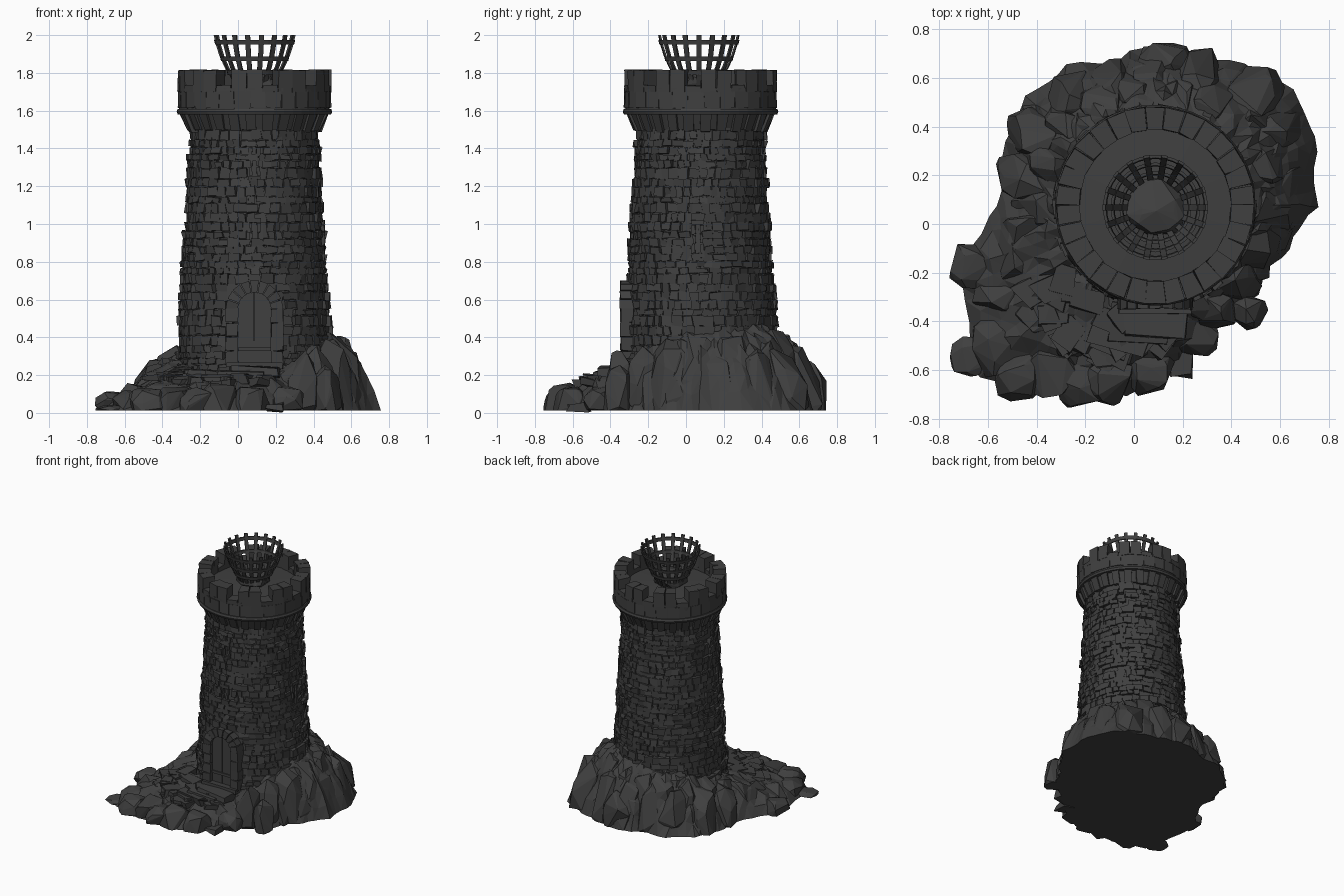
import bpy, bmesh, math, random
from math import pi, sin, cos, tau
from mathutils import Vector, Matrix

random.seed(7)
cube = bpy.data.objects.get("Cube")
if cube:
    bpy.data.objects.remove(cube)

CX, CY = 0.087, 0.077          # tower axis


def material(name, value):
    m = bpy.data.materials.new(name)
    m.use_nodes = True
    col = (value, value, value, 1)
    m.diffuse_color = col
    m.node_tree.nodes["Principled BSDF"].inputs["Base Color"].default_value = col
    return m


STONE = material("dark stone", 0.05)


def finish(bm, name):
    bmesh.ops.recalc_face_normals(bm, faces=bm.faces)
    me = bpy.data.meshes.new(name)
    bm.to_mesh(me)
    bm.free()
    me.materials.append(STONE)
    ob = bpy.data.objects.new(name, me)
    bpy.context.collection.objects.link(ob)
    return ob


def polar(a, r, z):
    return Vector((CX + r * cos(a), CY + r * sin(a), z))


def rnd(s):
    return random.uniform(-s, s)


def hexa(bm, pts):
    v = [bm.verts.new(p) for p in pts]
    for f in ((3, 2, 1, 0), (4, 5, 6, 7), (0, 1, 5, 4), (1, 2, 6, 5), (2, 3, 7, 6), (3, 0, 4, 7)):
        bm.faces.new([v[i] for i in f])


def wedge(bm, a0, a1, r0, r1, z0, z1, j=0.0, foot=None):
    """Block on the ring between two angles; foot is its outer radius at the bottom."""
    pts = []
    for z, ro in ((z0, foot or r1), (z1, r1)):
        for a, r in ((a0, r0), (a0, ro), (a1, ro), (a1, r0)):
            pts.append(polar(a, r, z) + Vector((rnd(j), rnd(j), rnd(j))))
    hexa(bm, pts)


def box(bm, c, s, j=0.0, rot=0.0):
    m = Matrix.Translation(c) @ Matrix.Rotation(rot, 4, 'Z')
    pts = []
    for z in (-.5, .5):
        for x, y in ((-.5, -.5), (.5, -.5), (.5, .5), (-.5, .5)):
            pts.append(m @ Vector((x * s[0] + rnd(j), y * s[1] + rnd(j), z * s[2] + rnd(j))))
    hexa(bm, pts)


def lathe(name, profile, n=48):
    """Closed profile of (radius, height) turned round the tower axis."""
    bm = bmesh.new()
    rings = [[bm.verts.new(polar(tau * i / n, r, z)) for i in range(n)] for r, z in profile]
    for k in range(len(rings)):
        p, q = rings[k], rings[(k + 1) % len(rings)]
        for i in range(n):
            bm.faces.new((p[i], p[(i + 1) % n], q[(i + 1) % n], q[i]))
    return finish(bm, name)


def rock(bm, c, s, n=30, lean=0.0):
    """Faceted blocky boulder cut flat at the ground; lean draws its top to the axis."""
    vs = []
    for _ in range(n):
        d = Vector((random.gauss(0, 1), random.gauss(0, 1), random.gauss(0, 1))).normalized()
        d = Vector([math.copysign(abs(q) ** .8, q) for q in d]) * random.uniform(.9, 1.04)
        p = Vector(c) + Vector([d[i] * s[i] for i in range(3)])
        p.z = max(p.z, 0.012)
        inward = Vector((CX - c[0], CY - c[1], 0)).normalized()
        p += inward * lean * max(0, p.z - c[2])
        vs.append(bm.verts.new(p))
    out = bmesh.ops.convex_hull(bm, input=vs)
    junk = {g for g in out["geom_interior"] + out["geom_unused"] if isinstance(g, bmesh.types.BMVert)}
    bmesh.ops.delete(bm, geom=list(junk), context='VERTS')


def wall_r(z):
    return 0.414 - 0.06 * (z - 0.2)


# Rock mound: edge radius and crest height every fifteen degrees
EDGE = [.67, .70, .75, .74, .69, .66, .69, .62, .69, .70, .70, .66,
        .65, .82, .92, 1.03, .90, .82, .76, .60, .57, .57, .55, .60]
CREST = [.45, .45, .46, .47, .48, .48, .47, .45, .43, .41, .38, .35,
         .32, .27, .24, .22, .22, .23, .23, .25, .31, .37, .42, .44]


def sample(tab, a):
    t = (a % tau) / tau * len(tab)
    i = int(t) % len(tab)
    return tab[i] + (tab[(i + 1) % len(tab)] - tab[i]) * (t - int(t))


bm = bmesh.new()
N, M = 80, 8
grid = []
for k in range(M + 1):
    t = k / M
    row = []
    for i in range(N):
        a = tau * i / N
        edge = sample(EDGE, a) - 0.03 * abs(sin(a * 9)) * t
        r = 0.34 + (edge - 0.34) * t
        z = 0.012 + sample(CREST, a) * .95 * (1 - t ** 2)
        if 0 < k < M:
            z = max(0.012, z + rnd(0.02))
            r += rnd(0.014)
        row.append(bm.verts.new(polar(a + rnd(0.015), r, z)))
    grid.append(row)
for k in range(M):
    for i in range(N):
        j = (i + 1) % N
        bm.faces.new((grid[k][i], grid[k + 1][i], grid[k + 1][j], grid[k][j]))
bm.faces.new(grid[M])
bm.faces.new(grid[0])
bmesh.ops.triangulate(bm, faces=bm.faces)
finish(bm, "rock_mound")

# Tall outcrops against the tower, low rubble at the front
bm = bmesh.new()
for i in range(18):
    a = tau * i / 18 + rnd(.05)
    h, e = sample(CREST, a), sample(EDGE, a)
    if h > .29:
        rock(bm, polar(a, .36 + (e - .36) * .38, .1), (.12, .12, h - .11), lean=.15)
        rock(bm, polar(a + .17, e - .115, .08), (.115, .115, h * .62), lean=.25)
    else:
        rock(bm, polar(a, .36 + (e - .36) * .45, h * .3), (.12, .12, h * .52))
        rock(bm, polar(a + .15, e - .12, .03), (.11, .11, h * .5))
# Spurs of the outline
for x, y, s, h in ((-.66, -.17, .105, .09), (-.67, -.54, .09, .035), (-.56, -.5, .13, .09),
                   (-.34, -.61, .12, .12), (-.1, -.64, .11, .13), (.47, -.36, .08, .2),
                   (.34, -.36, .09, .25), (.13, .64, .12, .2)):
    rock(bm, (x, y, h * .35), (s, s, h))
finish(bm, "boulders")

# Landing and worn steps curling away from the door
bm = bmesh.new()
for i in range(6):
    a = -pi / 2 - i * .13
    r = .46 + i * .035
    box(bm, polar(a, r, .215 - i * .02), (.26 - i * .01, .15, .06), .012, a + pi / 2)
for _ in range(24):
    a, r = random.uniform(-2.6, -1.35), random.uniform(.45, .66)
    z = sample(CREST, a) * (1 - ((r - .34) / (sample(EDGE, a) - .34)) ** 2)
    box(bm, polar(a, r, max(.03, z)), (.12, .09, .04), .014, rnd(3))
finish(bm, "steps")

# Tower core
lathe("tower_core", [(.02, .05), (wall_r(.05) - .014, .05), (wall_r(1.58) - .014, 1.58), (.02, 1.58)])

SLITS = [(-pi / 2, 1.33), (-pi / 2, .93), (-.04, .92)]


def blocked(a, z):
    p = polar(a, wall_r(z), z)
    if p.y < CY and abs(p.x - CX) < .15 and z < .69:
        return True
    return any(abs(math.remainder(a - s, tau)) < .08 and abs(z - h) < .08 for s, h in SLITS)


# Rough masonry courses
bm = bmesh.new()
z = .16
while z < 1.53:
    h = random.uniform(.03, .058)
    a = rnd(.2)
    end = a + tau
    while a < end:
        w = random.uniform(.1, .36)
        if not blocked(a + w / 2, z + h / 2):
            r = wall_r(z) + random.choice((-.01, -.004, 0, .004, .012))
            n = 2 if w > .2 else 1
            for k in range(n):
                wedge(bm, a + k * w / n, a + (k + 1) * w / n - .006, r - .05, r,
                      z, z + h - .002, .007)
        a += w
    z += h
finish(bm, "wall_stones")

# Arrow slits: frame stones round a narrow recess
bm = bmesh.new()
for a, zc in SLITS:
    r = wall_r(zc)
    for s in (-1, 1):
        for k in (-1, 0, 1):
            wide = .035 + .02 * (k % 2)
            wedge(bm, a + s * .035, a + s * (.035 + wide), r - .05, r + .002,
                  zc + k * .05 - .024, zc + k * .05 + .024, .003)
        wedge(bm, a - .09, a + .09, r - .05, r + .004, zc + s * .088 - .012, zc + s * .088 + .012, .003)
finish(bm, "arrow_slits")

# Doorway: jambs, arch stones, sill
bm = bmesh.new()
DY, SPRING, HALF = -.312, .55, .12
for s in (-1, 1):
    for k in range(4):
        box(bm, (CX + s * HALF, DY, .29 + k * .075), (.065, .07, .072), .004)
for k in range(9):
    a0, a1 = pi * k / 9 + .02, pi * (k + 1) / 9 - .02
    pts = [(CX + r * cos(a), y, SPRING + r * sin(a)) for y in (DY - .036, DY + .05)
           for a, r in ((a0, .088), (a0, .152), (a1, .152), (a1, .088))]
    hexa(bm, [Vector(p) + Vector((0, rnd(.004), 0)) for p in pts])
box(bm, (CX, DY - .01, .25), (.3, .09, .03), .004)
finish(bm, "door_surround")

# Door: two leaves cut to the arch, with a strap
bm = bmesh.new()
for s in (-1, 1):
    arch = [(s * .088 * cos(k * pi / 12), SPRING + .088 * sin(k * pi / 12)) for k in range(7)]
    rim = [(s * .001, .26), (s * .088, .26)] + arch[:-1] + [(s * .001, SPRING + .088)]
    face = bm.faces.new([bm.verts.new((CX + x, DY - .008, z)) for x, z in rim])
    out = bmesh.ops.extrude_face_region(bm, geom=[face])
    bmesh.ops.translate(bm, vec=(0, .05, 0), verts=[g for g in out["geom"] if isinstance(g, bmesh.types.BMVert)])
box(bm, (CX, DY - .01, .34), (.17, .012, .02))
finish(bm, "door")

# Corbels, ledge, parapet and roof deck
bm = bmesh.new()
for i in range(26):
    a = tau * i / 26
    wedge(bm, a, a + .14, .3, .395, 1.49 + rnd(.008), 1.585, .004, foot=.355)
finish(bm, "corbels")
lathe("corbel_ring", [(.3, 1.5), (.345, 1.5), (.38, 1.585), (.3, 1.585)])
lathe("ledge", [(.3, 1.58), (.406, 1.58), (.412, 1.595), (.406, 1.61), (.3, 1.61)])
lathe("parapet_wall", [(.315, 1.6), (.398, 1.6), (.402, 1.72), (.315, 1.72)])
lathe("roof_deck", [(.01, 1.58), (.33, 1.58), (.33, 1.7), (.01, 1.72)])

bm = bmesh.new()
for i in range(30):
    a, step = tau * i / 30, tau / 30
    high = i % 3 != 2
    wedge(bm, a + .004, a + step - .004, .312, .405, 1.7, 1.815 if high else 1.735, .004)
    wedge(bm, a + .05, a + step + .042, .33, .405, 1.615, 1.7, .003)
finish(bm, "battlements")

# Fire basket: bent bars, hoops and the heap inside
CX, CY = .088, .068
bm = bmesh.new()
BAR = [(.1, 1.715), (.13, 1.78), (.16, 1.83), (.187, 1.89), (.206, 1.95), (.217, 2.0)]
for i in range(18):
    a = tau * i / 18
    for (r0, z0), (r1, z1) in zip(BAR, BAR[1:]):
        pts = [polar(a + s * .013 / r, r + d, z) for r, z in ((r0, z0), (r1, z1))
               for s, d in ((-1, -.011), (-1, 0), (1, 0), (1, -.011))]
        hexa(bm, pts)
finish(bm, "basket_bars")
for k, (r, z) in enumerate(((.207, 1.962), (.176, 1.875), (.14, 1.8))):
    lathe("basket_hoop_%d" % (k + 1), [(r - .008, z - .012), (r + .002, z - .012), (r + .008, z + .012), (r - .004, z + .012)], 36)
bm = bmesh.new()
rock(bm, (CX, CY, 1.75), (.125, .125, .06), 40)
finish(bm, "fuel_heap")
